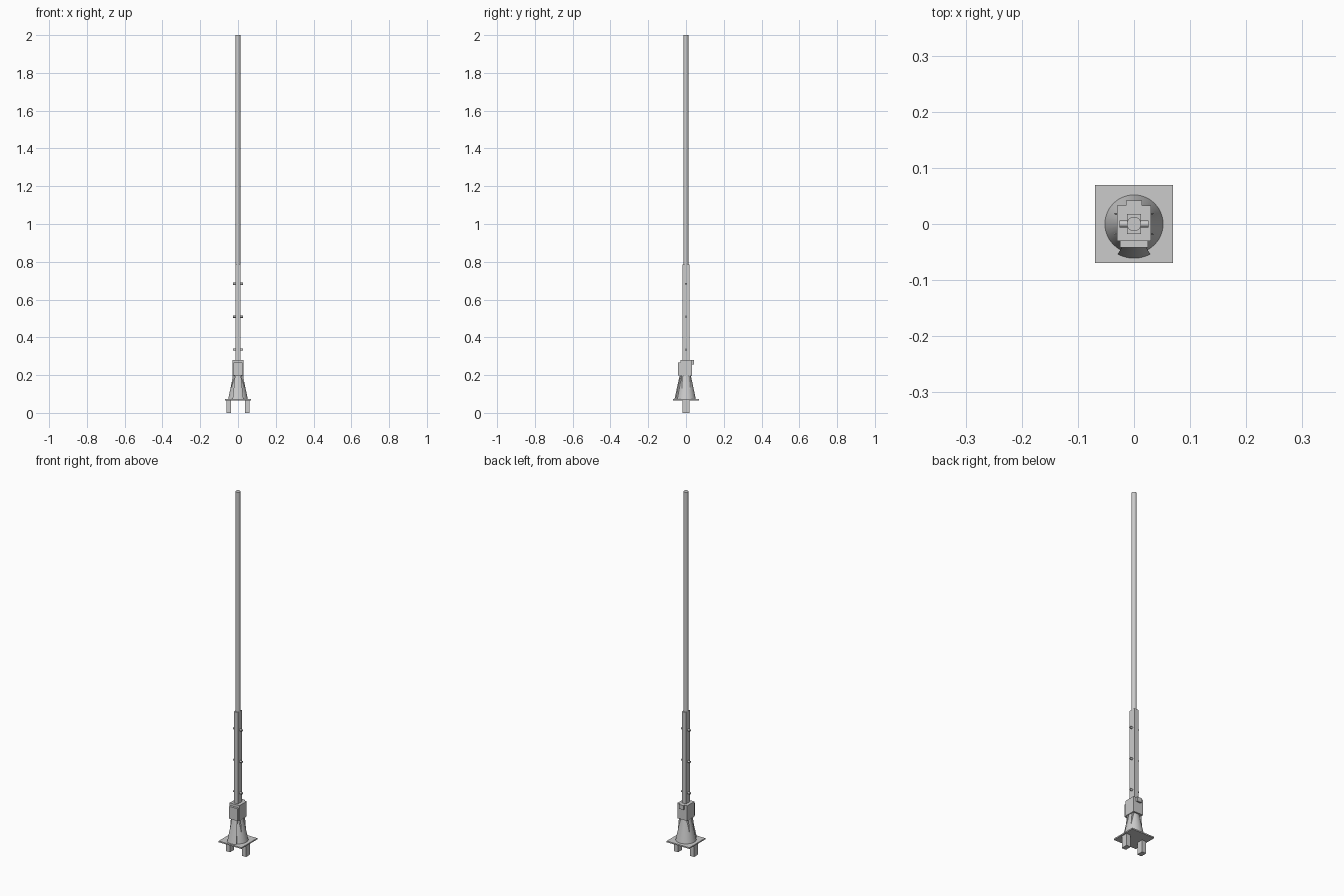
import bpy, bmesh, math

if "Cube" in bpy.data.objects:
    bpy.data.objects.remove(bpy.data.objects["Cube"])

def finish(name, bm, smooth=False):
    bmesh.ops.recalc_face_normals(bm, faces=bm.faces)
    me = bpy.data.meshes.new(name)
    bm.to_mesh(me)
    bm.free()
    ob = bpy.data.objects.new(name, me)
    bpy.context.collection.objects.link(ob)
    if smooth:
        bpy.ops.object.select_all(action='DESELECT')
        ob.select_set(True)
        bpy.context.view_layer.objects.active = ob
        bpy.ops.object.shade_smooth_by_angle(angle=math.radians(35))
    return ob

def box(name, x0, x1, y0, y1, z0, z1):
    bm = bmesh.new()
    bmesh.ops.create_cube(bm, size=1)
    for v in bm.verts:
        v.co = (x1 if v.co.x > 0 else x0, y1 if v.co.y > 0 else y0, z1 if v.co.z > 0 else z0)
    return finish(name, bm)

def cone(name, r0, r1, z0, z1, n=32):
    bm = bmesh.new()
    bmesh.ops.create_cone(bm, cap_ends=True, segments=n, radius1=r0, radius2=r1, depth=z1 - z0)
    bmesh.ops.translate(bm, verts=bm.verts, vec=(0, 0, (z0 + z1) / 2))
    return finish(name, bm, True)

# Feet and base plate
for side, s in (("left", -1), ("right", 1)):
    a, b = sorted((s * 0.036, s * 0.062))
    box("foot_" + side, a, b, -0.018, 0.018, 0, 0.066)
box("base_plate", -0.0695, 0.0695, -0.0695, 0.0695, 0.066, 0.073)

# Conical pedestal
cone("pedestal", 0.052, 0.026, 0.073, 0.196)

# Raised curved panel on the front of the pedestal
bm = bmesh.new()
rings = []
for z, ri, ro in ((0.073, 0.05, 0.061), (0.196, 0.024, 0.034)):
    half = math.radians(28)
    pts = []
    for r, sgn in ((ri, 1), (ro, -1)):
        for i in range(9):
            a = -math.pi / 2 + sgn * half * (i / 4 - 1)
            pts.append(bm.verts.new((r * math.cos(a), r * math.sin(a), z)))
    rings.append(pts)
n = len(rings[0])
for i in range(n):
    j = (i + 1) % n
    bm.faces.new((rings[0][i], rings[0][j], rings[1][j], rings[1][i]))
bm.faces.new(rings[0])
bm.faces.new(rings[1])
finish("pedestal_panel", bm, True)

# Small corner ribs under the housing
for sx in (-1, 1):
    for sy in (-1, 1):
        x0, x1 = sorted((sx * 0.02, sx * 0.029))
        y0, y1 = sorted((sy * 0.016, sy * 0.02))
        rib = box("corner_rib", x0, x1, y0, y1, 0.11, 0.196)
        for v in rib.data.vertices:
            if v.co.z < 0.15:
                v.co.x += sx * 0.008

# Mechanism housing with front door and rear block
box("housing", -0.03, 0.03, -0.03, 0.033, 0.196, 0.28)
box("front_door", -0.025, 0.025, -0.042, -0.03, 0.198, 0.266)
box("rear_block", -0.014, 0.014, 0.033, 0.042, 0.256, 0.28)

# Sleeve clamping the pole, with through bolts
box("sleeve", -0.0125, 0.0125, -0.0175, 0.0175, 0.28, 0.785)
for z in (0.335, 0.509, 0.683):
    bm = bmesh.new()
    bmesh.ops.create_cone(bm, cap_ends=True, segments=16, radius1=0.006, radius2=0.006, depth=0.052)
    for v in bm.verts:
        v.co = (v.co.z, v.co.y, z + v.co.x)
    finish("bolt", bm, True)

# Banded pole
edges = [0.785] + [0.959 + 0.1735 * i for i in range(6)] + [2.0]
for i, (a, b) in enumerate(zip(edges, edges[1:])):
    cone("pole_band_%d" % (i + 1), 0.0128, 0.0128, a, b, 24)
